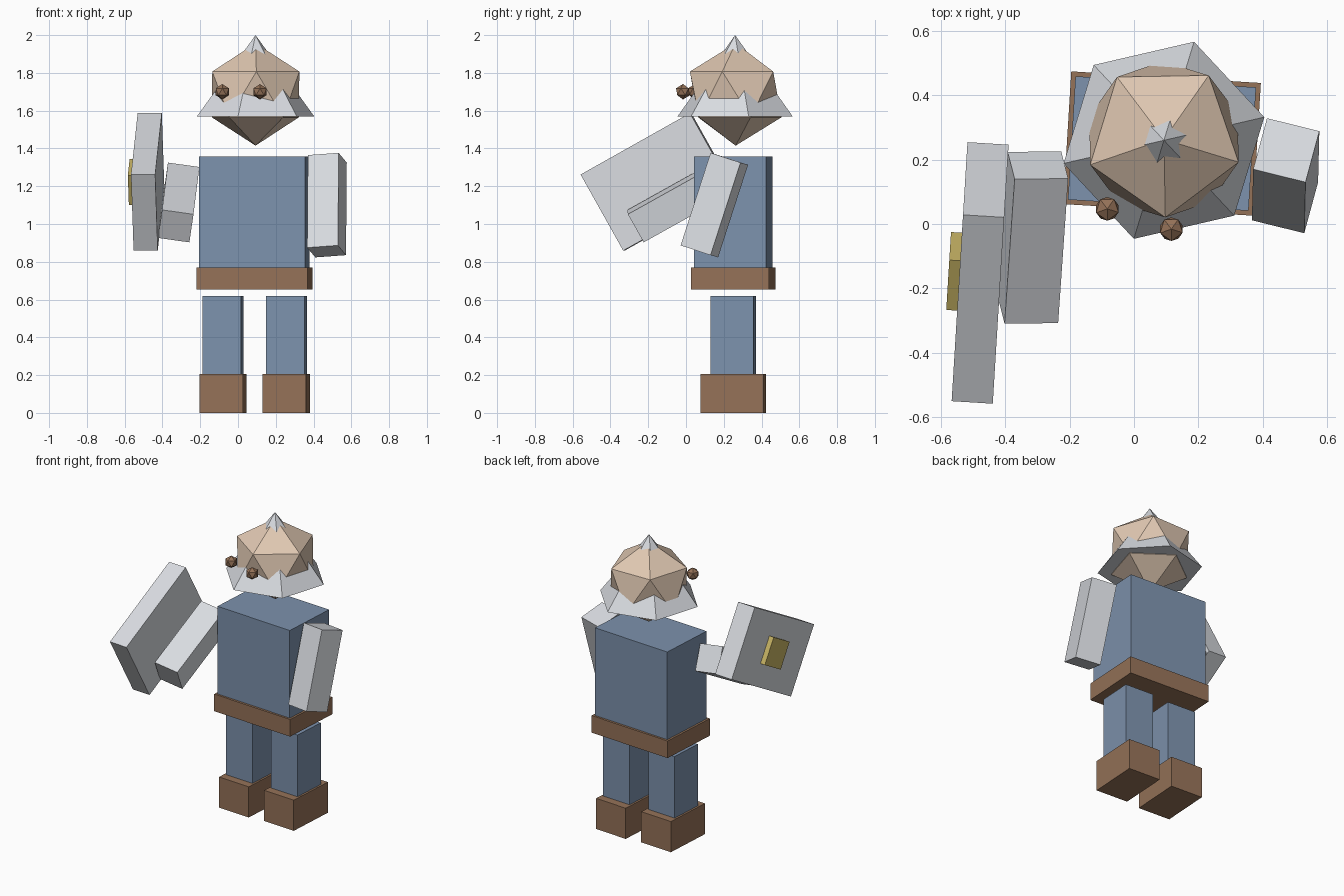
import bpy
from math import radians
from mathutils import Euler, Vector

if "Cube" in bpy.data.objects:
    bpy.data.objects.remove(bpy.data.objects["Cube"], do_unlink=True)


def material(name, rgb):
    """Flat material from 0-255 display values, converted to linear."""
    lin = [((c / 255 + 0.055) / 1.055) ** 2.4 for c in rgb]
    m = bpy.data.materials.new(name)
    m.use_nodes = True
    m.diffuse_color = (*lin, 1)
    m.node_tree.nodes["Principled BSDF"].inputs["Base Color"].default_value = (*lin, 1)
    return m


blue = material("slate blue", (125, 146, 173))
brown = material("leather brown", (149, 114, 88))
steel = material("pale steel", (217, 220, 225))
skin = material("skin", (224, 200, 178))
gold = material("dull gold", (202, 182, 102))


def finish(name, mat):
    ob = bpy.context.object
    ob.name = ob.data.name = name
    ob.data.materials.append(mat)
    return ob


def box(name, mat, centre, size, turn):
    """Box with full side lengths and an XYZ rotation in degrees."""
    bpy.ops.mesh.primitive_cube_add(size=1, location=centre,
                                    rotation=[radians(a) for a in turn])
    bpy.context.object.scale = size
    return finish(name, mat)


def ball(name, mat, centre, radius, turn):
    """Twenty-sided faceted ball."""
    bpy.ops.mesh.primitive_ico_sphere_add(subdivisions=1, radius=radius,
                                          location=centre, rotation=(0, 0, radians(turn)))
    return finish(name, mat)


TURN = (0, 0, -3.5)

# Legs and boots
for side, x in (("right", -0.079), ("left", 0.256)):
    box(side + "_boot", brown, (x, 0.25, 0.103), (0.23, 0.334, 0.206), TURN)
    box(side + "_leg", blue, (x, 0.25, 0.413), (0.204, 0.228, 0.414), TURN)

# Belt and torso
box("belt", brown, (0.087, 0.25, 0.712), (0.59, 0.413, 0.115), TURN)
box("torso", blue, (0.087, 0.25, 1.063), (0.562, 0.384, 0.59), TURN)

# Arms
ARM = (0.168, 0.172, 0.515)
box("left_arm", steel, (0.471, 0.15, 1.10), ARM, (-17.5, -4, -13.9))
box("right_arm", steel, (-0.314, -0.042, 1.114), ARM, (-60.6, 8, 0.5))

# Shield with a square boss on its outer face
HOLD = (-60.7, 0, -3.5)
centre = Vector((-0.478, -0.152, 1.223))
box("shield", steel, centre, (0.128, 0.462, 0.665), HOLD)
outward = Euler([radians(a) for a in HOLD]).to_matrix() @ Vector((-0.064, 0, 0))
box("shield_boss", gold, centre + outward, (0.068, 0.178, 0.178), HOLD)

# Head pushing through a six-sided helmet
ball("head", skin, (0.093, 0.263, 1.686), 0.271, -89)
bpy.ops.mesh.primitive_cone_add(vertices=6, radius1=0.32, radius2=0, depth=0.432,
                                location=(0.093, 0.26, 1.784),
                                rotation=(0, 0, radians(-17)))
finish("helmet", steel)

# Eyes
ball("right_eye", brown, (-0.083, 0.047, 1.70), 0.041, -89)
ball("left_eye", brown, (0.116, -0.016, 1.70), 0.041, -89)
